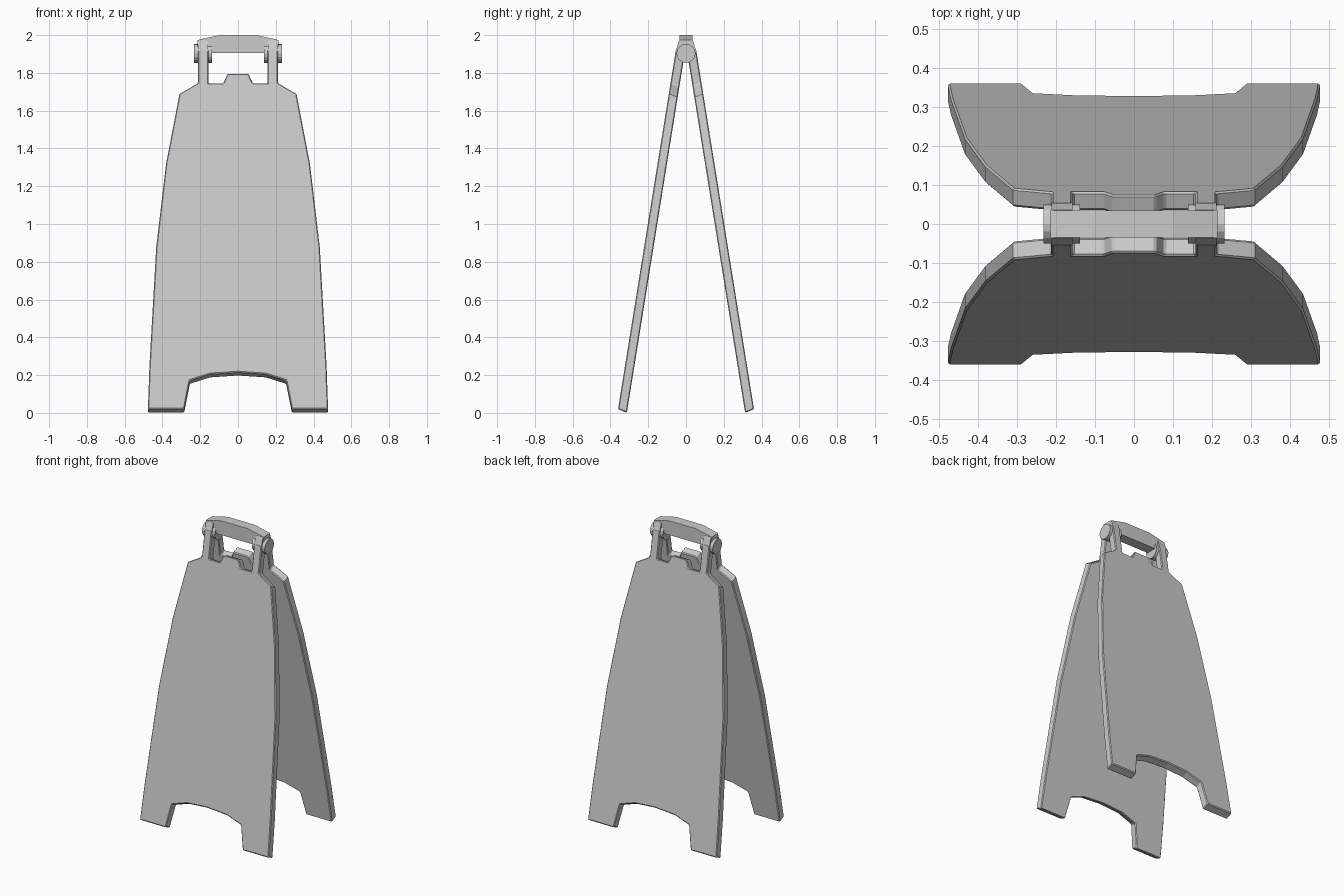
import bpy, bmesh
from math import pi
from mathutils import Matrix, Vector

if "Cube" in bpy.data.objects:
    bpy.data.objects.remove(bpy.data.objects["Cube"])


def prism(name, pts, offset, bevel=0.0):
    """Closed loop of 3D points extruded by an offset vector."""
    bm = bmesh.new()
    face = bm.faces.new([bm.verts.new(p) for p in pts])
    ext = bmesh.ops.extrude_face_region(bm, geom=[face])
    verts = [g for g in ext["geom"] if isinstance(g, bmesh.types.BMVert)]
    bmesh.ops.translate(bm, vec=Vector(offset), verts=verts)
    bmesh.ops.recalc_face_normals(bm, faces=bm.faces)
    mesh = bpy.data.meshes.new(name)
    bm.to_mesh(mesh)
    bm.free()
    ob = bpy.data.objects.new(name, mesh)
    bpy.context.collection.objects.link(ob)
    if bevel:
        mod = ob.modifiers.new("edge_bevel", "BEVEL")
        mod.width = bevel
        mod.segments = 1
        mod.limit_method = "ANGLE"
        mod.angle_limit = 1.0
    return ob


def mirrored(half):
    """Complete a left-right symmetric outline from its right half."""
    return half + [(-x, z) for x, z in reversed(half) if x > 0]


# Leaning sign boards with foot cut-out, shoulders, hinge arms and centre tab
half = [(0, 0.216), (0.148, 0.206), (0.255, 0.172), (0.285, 0.02),
        (0.477, 0.02), (0.469, 0.25), (0.433, 0.88), (0.381, 1.32),
        (0.31, 1.69), (0.212, 1.747), (0.212, 1.925), (0.157, 1.925),
        (0.157, 1.747), (0.078, 1.747), (0.055, 1.797)]
outline = [(x, -0.36 + (z - 0.02) * 0.161, z) for x, z in mirrored(half)]
front = prism("front_board", outline, (0, 0.047, -0.02), 0.005)
back = prism("back_board", outline, (0, 0.047, -0.02), 0.005)
back.matrix_world = Matrix.Rotation(pi, 4, "Z")

# Carrying handle bridging the hinges
handle = [(0.1, 2.0), (0.214, 1.974), (0.214, 1.88), (0.157, 1.88), (0.15, 1.905)]
prism("handle", [(x, -0.035, z) for x, z in mirrored(handle)], (0, 0.07, 0))

# Hinge knuckles and round pin heads
knuckle = [(-0.055, 1.915), (-0.036, 1.972), (0.036, 1.972),
           (0.055, 1.915), (0.03, 1.862), (-0.03, 1.862)]
for side, s in (("right", 1), ("left", -1)):
    prism("hinge_knuckle_" + side, [(s * 0.158, y, z) for y, z in knuckle],
          (s * 0.053, 0, 0))
    bpy.ops.mesh.primitive_cylinder_add(vertices=16, radius=0.05, depth=0.094,
                                        location=(s * 0.185, 0, 1.903),
                                        rotation=(0, pi / 2, 0))
    bpy.context.object.name = "hinge_pin_" + side
